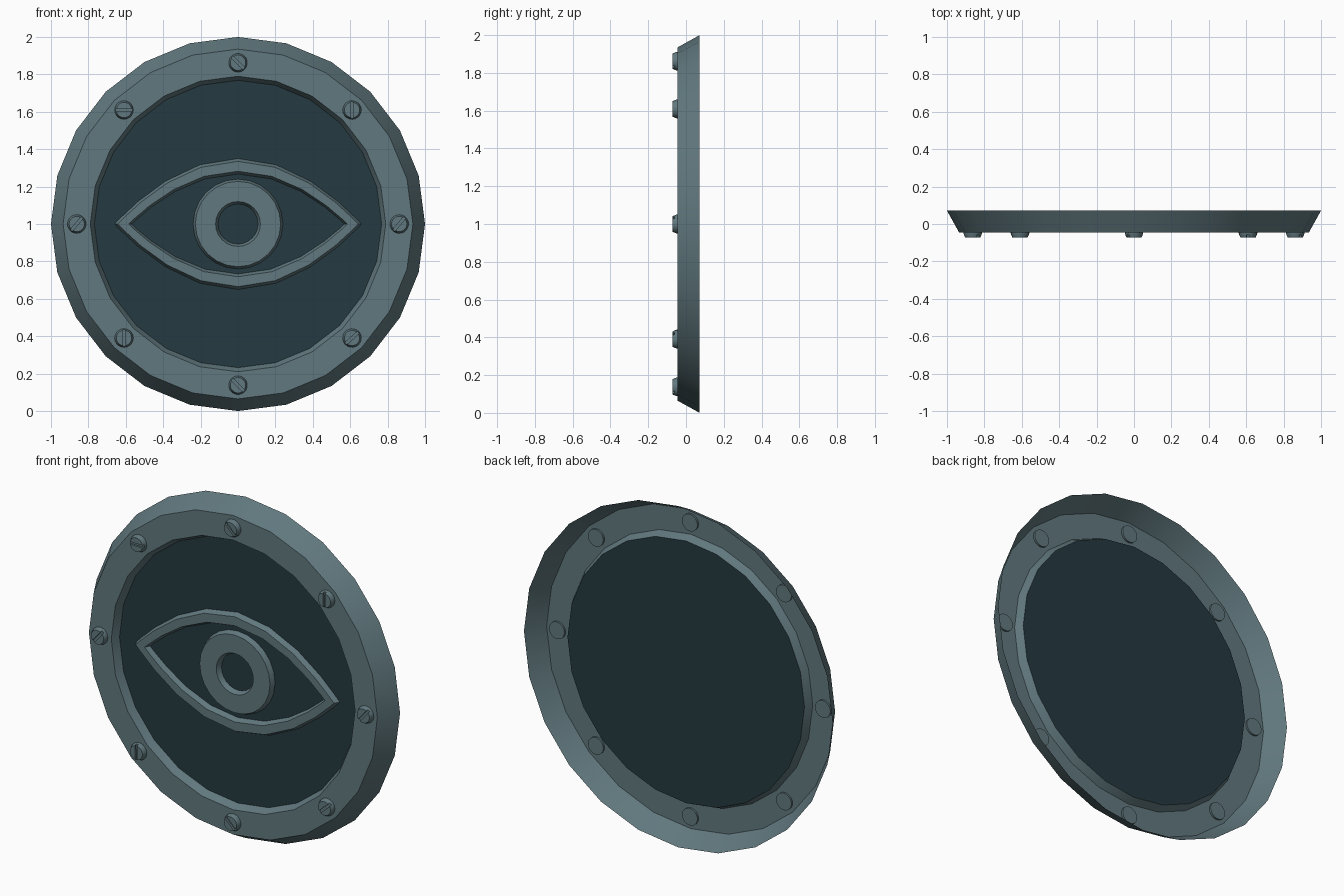
import bpy
from math import cos, sin, pi, radians

if "Cube" in bpy.data.objects:
    bpy.data.objects.remove(bpy.data.objects["Cube"])


def material(name, rgb):
    m = bpy.data.materials.new(name)
    m.diffuse_color = (*rgb, 1)
    m.use_nodes = True
    m.node_tree.nodes["Principled BSDF"].inputs["Base Color"].default_value = m.diffuse_color
    return m


METAL = material("slate_metal", (0.12, 0.19, 0.21))
DARK = material("dark_panel", (0.018, 0.042, 0.052))


def circle(r, y, n):
    return [(r * cos(2 * pi * k / n), y, r * sin(2 * pi * k / n)) for k in range(n)]


def almond(a, h, y, n=10):
    # two parabolic arcs meeting in pointed corners
    xs = [a * cos(pi * k / n) for k in range(n)]
    top = [(x, y, h * (1 - (x / a) ** 2)) for x in xs]
    return top + [(-x, y, -z) for x, _, z in top]


def smooth(ob):
    bpy.ops.object.select_all(action='DESELECT')
    bpy.context.view_layer.objects.active = ob
    ob.select_set(True)
    bpy.ops.object.shade_smooth_by_angle(angle=radians(30))


def loft(name, loops, mat, cap_back=False, cap_front=False, z=1.0):
    # bridge loops running from the outer/back edge to the inner/front edge
    n = len(loops[0])
    faces = []
    for i in range(len(loops) - 1):
        for k in range(n):
            j = (k + 1) % n
            faces.append((i * n + k, i * n + j, (i + 1) * n + j, (i + 1) * n + k))
    if cap_back:
        faces.append(tuple(reversed(range(n))))
    if cap_front:
        faces.append(tuple(range((len(loops) - 1) * n, len(loops) * n)))
    me = bpy.data.meshes.new(name)
    me.from_pydata([v for lp in loops for v in lp], [], faces)
    me.materials.append(mat)
    ob = bpy.data.objects.new(name, me)
    ob.location.z = z
    bpy.context.collection.objects.link(ob)
    smooth(ob)
    return ob


# hollow-backed rim: outer bevel, flat front band, inner wall
loft("rim", [circle(r, y, 24) for r, y in
             [(1, 0.072), (0.935, -0.045), (0.79, -0.045), (0.768, 0)]], METAL)

# recessed panel
loft("panel", [circle(0.768, 0, 24)], DARK, cap_front=True)

# raised almond outline and iris ring
loft("eye_outline", [almond(*p) for p in
                     [(0.66, 0.35, 0), (0.643, 0.335, -0.03),
                      (0.585, 0.282, -0.03), (0.57, 0.267, 0)]], METAL)
loft("iris_ring", [circle(r, y, 24) for r, y in
                   [(0.24, 0), (0.228, -0.03), (0.12, -0.03), (0.107, 0)]], METAL)

# slotted bolt head, cut once and reused
bolt = loft("bolt", [circle(r, y, 20) for r, y in
                     [(0.05, -0.034), (0.05, -0.05), (0.041, -0.072)]],
            METAL, cap_back=True, cap_front=True, z=0)
bpy.ops.mesh.primitive_cube_add(size=1, location=(0, -0.072, 0))
slot = bpy.context.object
slot.name = "slot_cutter"
slot.scale = (0.2, 0.024, 0.015)
slot.hide_render = True
cut = bolt.modifiers.new("slot", 'BOOLEAN')
cut.operation = 'DIFFERENCE'
cut.object = slot
cut.solver = 'EXACT'
bpy.context.view_layer.objects.active = bolt
bpy.ops.object.modifier_apply(modifier="slot")
bpy.data.objects.remove(slot)
smooth(bolt)

# eight bolts round the rim, slots turned at differing angles
for k, turn in enumerate([50, 92, -45, 0, 50, 92, -45, 42]):
    ob = bolt if k == 0 else bolt.copy()
    if k:
        bpy.context.collection.objects.link(ob)
    ob.name = f"bolt_{k + 1}"
    a = k * pi / 4
    ob.location = (0.862 * cos(a), 0, 1 + 0.862 * sin(a))
    ob.rotation_euler.y = -radians(turn)
